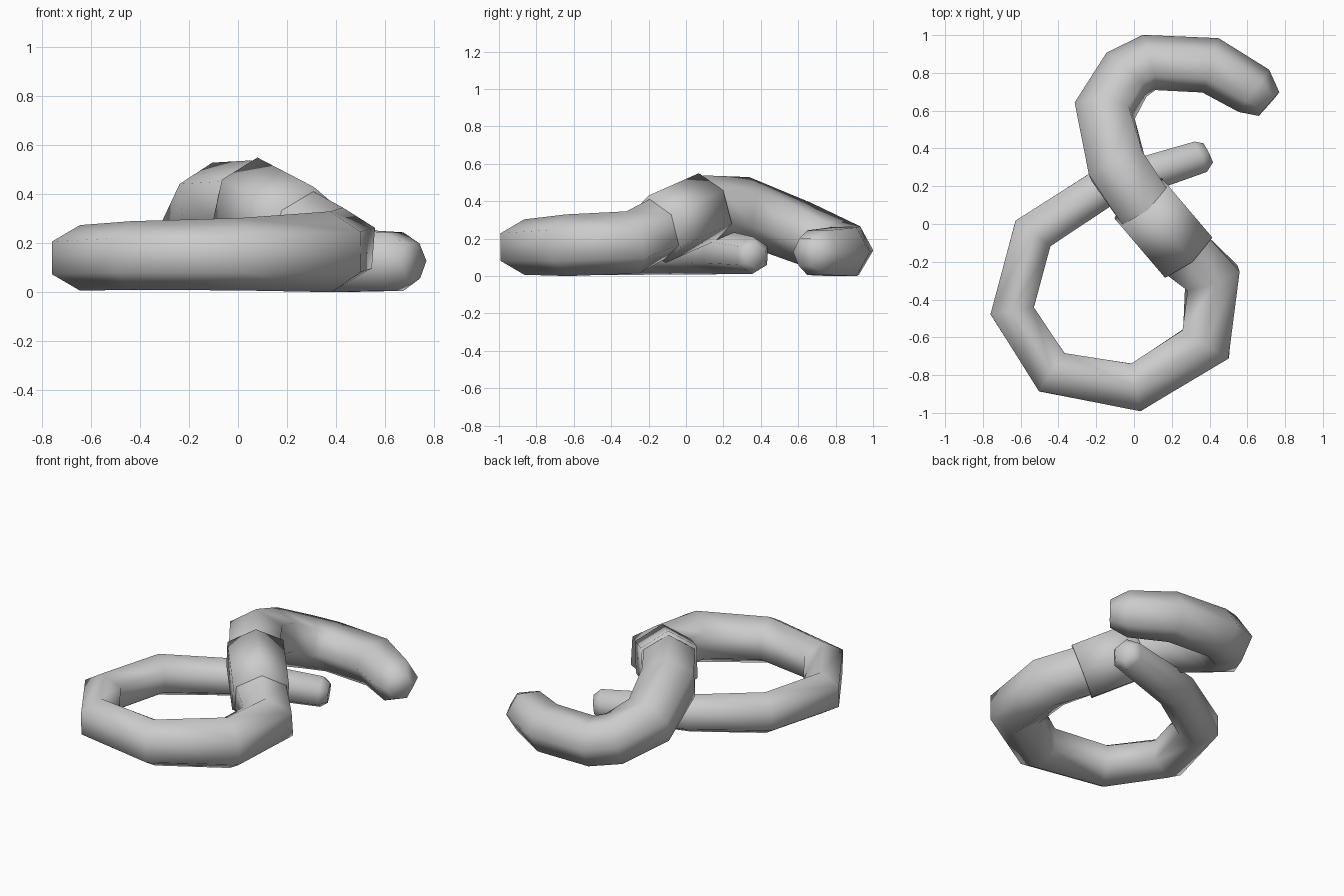
import bpy, bmesh, math
from mathutils import Vector

if "Cube" in bpy.data.objects:
    bpy.data.objects.remove(bpy.data.objects["Cube"])

SIDES = 6

grey = bpy.data.materials.new("soft grey")
grey.use_nodes = True
colour = (0.6, 0.6, 0.6, 1)
grey.diffuse_color = colour
grey.node_tree.nodes["Principled BSDF"].inputs["Base Color"].default_value = colour


def tube(name, path):
    """Loft six-sided rings along path stations: (x, y, z, radius, roll)."""
    bm = bmesh.new()
    points = [Vector(s[:3]) for s in path]
    rings = []
    for i, (x, y, z, radius, roll) in enumerate(path):
        steps = [(points[j + 1] - points[j]).normalized()
                 for j in (i - 1, i) if 0 <= j < len(path) - 1]
        along = sum(steps, Vector()).normalized()
        side = along.cross(Vector((0, 0, 1))).normalized()
        up = side.cross(along)
        ring = []
        for k in range(SIDES):
            a = math.radians(roll) + math.tau * k / SIDES
            ring.append(bm.verts.new(points[i] + radius * (up * math.cos(a) + side * math.sin(a))))
        rings.append(ring)
    for a, b in zip(rings, rings[1:]):
        for k in range(SIDES):
            n = (k + 1) % SIDES
            bm.faces.new((a[k], a[n], b[n], b[k]))
    bm.faces.new(rings[0])
    bm.faces.new(rings[-1])
    bmesh.ops.recalc_face_normals(bm, faces=bm.faces)
    for f in bm.faces:
        f.smooth = True
    mesh = bpy.data.meshes.new(name)
    bm.to_mesh(mesh)
    bm.free()
    mesh.materials.append(grey)
    obj = bpy.data.objects.new(name, mesh)
    bpy.context.collection.objects.link(obj)
    return obj


# Body: tail tip, round the loop, up through the collar, down to the head
tube("worm_body", [
    (0.39, 0.375, 0.105, 0.065, 0),
    (0.35, 0.355, 0.11, 0.10, 0),
    (-0.165, 0.19, 0.13, 0.12, 0),
    (-0.535, -0.05, 0.14, 0.132, 0),
    (-0.645, -0.46, 0.14, 0.134, 0),
    (-0.435, -0.785, 0.15, 0.14, 0),
    (0.01, -0.865, 0.155, 0.148, 0),
    (0.38, -0.635, 0.165, 0.165, 0),
    (0.415, -0.285, 0.18, 0.17, 0),
    (0.27, -0.155, 0.25, 0.17, 0),
    (0.04, 0.115, 0.365, 0.175, 0),
    (-0.09, 0.305, 0.355, 0.178, 0),
    (-0.155, 0.60, 0.24, 0.17, -15),
    (-0.04, 0.79, 0.16, 0.158, -25),
    (0.08, 0.855, 0.137, 0.15, -30),
    (0.405, 0.84, 0.13, 0.15, -30),
    (0.635, 0.705, 0.125, 0.138, -30),
    (0.715, 0.635, 0.128, 0.083, -30),
])

# Thicker band round the body
tube("collar_band", [
    (0.27, -0.155, 0.25, 0.19, 0),
    (0.04, 0.115, 0.37, 0.19, 0),
])
